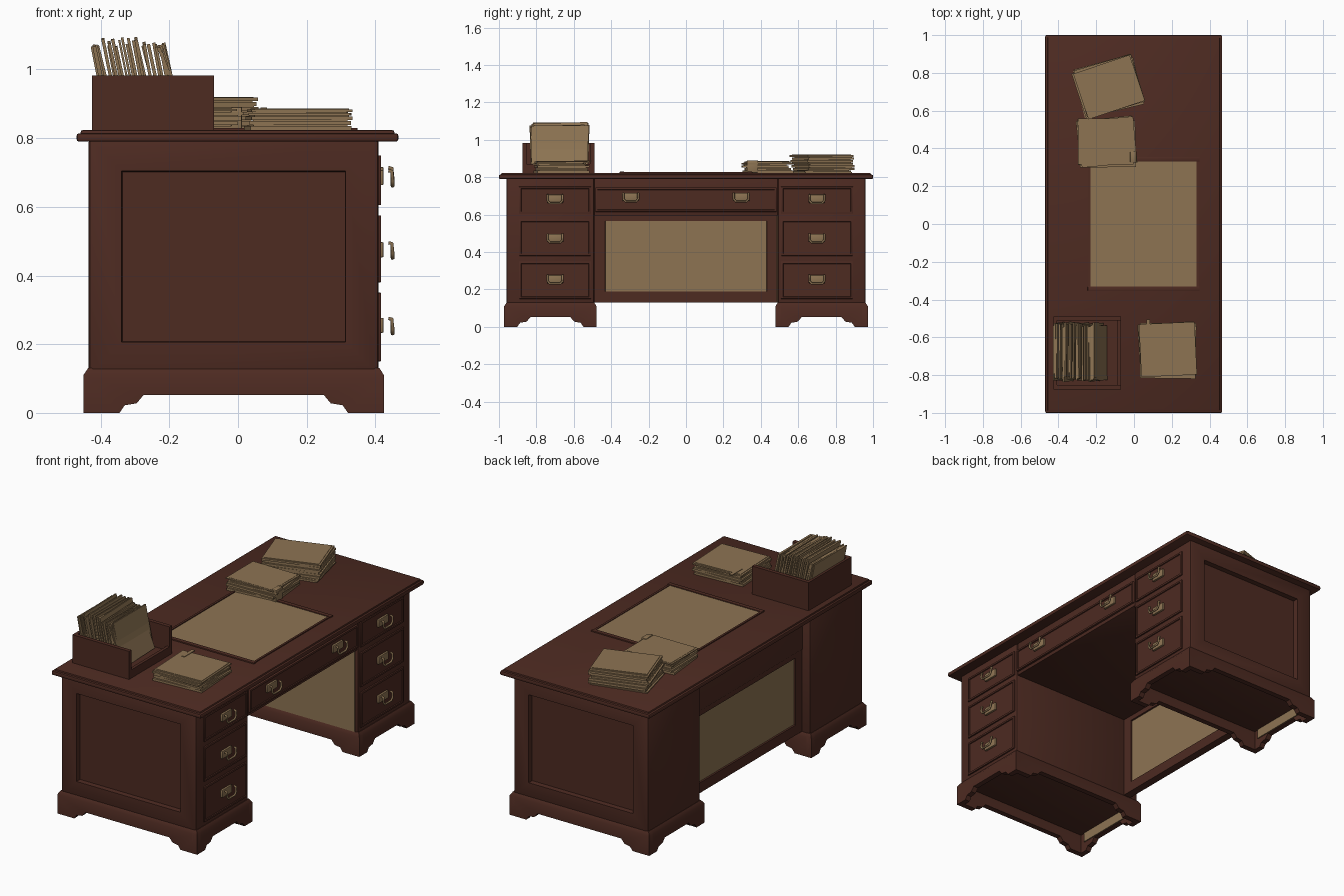
import bpy, bmesh, math, random
from mathutils import Matrix, Vector

random.seed(4)
if "Cube" in bpy.data.objects:
    bpy.data.objects.remove(bpy.data.objects["Cube"])


def material(name, rgb):
    m = bpy.data.materials.new(name)
    m.use_nodes = True
    m.diffuse_color = (*rgb, 1)
    m.node_tree.nodes["Principled BSDF"].inputs["Base Color"].default_value = (*rgb, 1)
    return m


WOOD = material("dark red wood", (0.075, 0.0235, 0.0155))
TAN = material("parchment tan", (0.268, 0.174, 0.086))


def add_box(bm, lo, hi, bevel=0, matrix=Matrix()):
    """Box between two corners, optionally rounded, then moved by matrix."""
    lo, hi = Vector(lo), Vector(hi)
    m = matrix @ Matrix.Translation((lo + hi) / 2) @ Matrix.Diagonal((*(hi - lo), 1))
    verts = bmesh.ops.create_cube(bm, size=1, matrix=m)["verts"]
    if bevel:
        edges = list({e for v in verts for e in v.link_edges})
        bmesh.ops.bevel(bm, geom=edges, offset=bevel, segments=2, profile=0.5, affect="EDGES")


def panel(bm, direction, width, depth, mat=0):
    """Sink a framed panel into the largest face that looks along direction."""
    d = Vector(direction)
    bm.normal_update()
    face = max((f for f in bm.faces if f.normal.dot(d) > 0.9), key=lambda f: f.calc_area())
    bmesh.ops.inset_region(bm, faces=[face], thickness=width, use_even_offset=True)
    bmesh.ops.inset_region(bm, faces=[face], thickness=.002, depth=-depth, use_even_offset=True)
    face.material_index = mat


def finish(bm, name, *mats):
    bmesh.ops.recalc_face_normals(bm, faces=bm.faces)
    mesh = bpy.data.meshes.new(name)
    bm.to_mesh(mesh)
    bm.free()
    for m in mats:
        mesh.materials.append(m)
    ob = bpy.data.objects.new(name, mesh)
    bpy.context.collection.objects.link(ob)


def box(name, lo, hi, mat=WOOD, bevel=0):
    bm = bmesh.new()
    add_box(bm, lo, hi, bevel)
    finish(bm, name, mat)


def skirt_side(bm, start, end, inward, foot, top=0.13, pull=0.013):
    """One side of a bracket-footed plinth, extruded inward."""
    start, end, inward = Vector(start), Vector(end), Vector(inward)
    length = (end - start).length
    along = (end - start).normalized()
    half = [(0, 0), (foot, 0), (foot + .015, .022), (foot + .05, .028), (foot + .07, .052)]
    low = half + [(length - u, z) for u, z in reversed(half)]
    low += [(length, top - .02), (0, top - .02)]
    # the flat side, then the moulding that draws in at the top
    outer = [bm.verts.new(start + along * u + Vector((0, 0, z))) for u, z in low]
    upper = [bm.verts.new(start + along * u + inward * pull + Vector((0, 0, top)))
             for u in (length - pull, pull)]
    faces = [bm.faces.new(outer), bm.faces.new((outer[-1], outer[-2], *upper))]
    new = bmesh.ops.extrude_face_region(bm, geom=faces)["geom"]
    bmesh.ops.translate(bm, vec=inward * 0.03, verts=[g for g in new if isinstance(g, bmesh.types.BMVert)])


def handle(name, y, z, x=0.41):
    """Back plate and a hanging bail whose ends curl back towards it."""
    box(name + "_plate", (x, y - .044, z - .02), (x + .014, y + .044, z + .024), TAN, .004)
    cu = bpy.data.curves.new(name + "_bail", "CURVE")
    cu.dimensions = "3D"
    cu.bevel_depth, cu.bevel_resolution, cu.use_fill_caps = .006, 1, True
    sp = cu.splines.new("POLY")
    half = [(.028, .04, .022), (.038, .04, .02), (.04, .04, -.008), (.04, .028, -.022)]
    path = half + [(dx, -dy, dz) for dx, dy, dz in reversed(half)]
    sp.points.add(len(path) - 1)
    for p, (dx, dy, dz) in zip(sp.points, path):
        p.co = (x + dx, y + dy, z + dz, 1)
    cu.materials.append(TAN)
    bpy.context.collection.objects.link(bpy.data.objects.new(name + "_bail", cu))


def drawer(name, y0, y1, z0, z1):
    bm = bmesh.new()
    add_box(bm, (.38, y0, z0), (.417, y1, z1), .003)
    panel(bm, (1, 0, 0), .008, .005)
    finish(bm, name, WOOD)


# Table top with a stepped edge
box("table_top", (-.47, -1, .79), (.467, 1, .814), WOOD, .007)
box("top_step", (-.458, -.988, .80), (.455, .988, .823), WOOD, .005)

# Pedestals, drawers and plinths
for s, side in ((-1, "near"), (1, "far")):
    y_in, y_out = s * .49, s * .96
    lo, hi = min(y_in, y_out), max(y_in, y_out)
    bm = bmesh.new()
    add_box(bm, (-.435, lo, .11), (.409, hi, .80), .012)
    panel(bm, (0, s, 0), .084, .028)
    finish(bm, side + "_pedestal", WOOD)
    for i, (z0, z1, zh) in enumerate(((.15, .35, .253), (.38, .575, .473), (.605, .75, .683))):
        drawer(f"{side}_drawer_{i}", s * .70 - .193, s * .70 + .193, z0, z1)
        handle(f"{side}_drawer_handle_{i}", s * .70, zh)
    bm = bmesh.new()
    a, b = lo - .012, hi + .012
    skirt_side(bm, (-.45, a, 0), (.425, a, 0), (0, 1, 0), .105)
    skirt_side(bm, (-.45, b, 0), (.425, b, 0), (0, -1, 0), .105)
    skirt_side(bm, (-.45, a, 0), (-.45, b, 0), (1, 0, 0), .07)
    skirt_side(bm, (.425, a, 0), (.425, b, 0), (-1, 0, 0), .07)
    finish(bm, side + "_plinth", WOOD)
    box(side + "_plinth_strip", (-.42, a + .06, .055), (-.414, b - .06, .108), TAN)

# Knee hole: centre drawer, set-back panel and light side lining
box("centre_rail", (-.39, -.49, .595), (.405, .49, .80), WOOD, .004)
drawer("centre_drawer", -.485, .485, .615, .745)
for s in (-1, 1):
    handle(f"centre_handle_{s + 1}", s * .295, .692)
bm = bmesh.new()
add_box(bm, (-.385, -.49, .13), (-.34, .49, .625))
for d in (-1, 1):
    panel(bm, (d, 0, 0), .058, .008, 1)
finish(bm, "knee_back_panel", WOOD, TAN)
box("knee_side_lining", (-.34, .484, .13), (.39, .491, .595), TAN)

# Writing pad with low end holders
box("writing_pad", (-.23, -.335, .82), (.335, .335, .8245), TAN)
for s in (-1, 1):
    box(f"pad_holder_{s + 1}", (-.245, s * .343 - .012, .82), (.348, s * .343 + .012, .830), WOOD, .003)
    x = .05 + s * .288
    box(f"pad_edge_{s + 1}", (x - .006, -.34, .82), (x + .006, .34, .828), WOOD)

# Open-sided filing tray
bm = bmesh.new()
add_box(bm, (-.425, -.875, .82), (-.07, -.49, .845))
add_box(bm, (-.425, -.875, .82), (-.07, -.853, .982))
add_box(bm, (-.425, -.512, .82), (-.07, -.49, .982))
add_box(bm, (-.425, -.875, .82), (-.408, -.49, .982))
add_box(bm, (-.087, -.875, .82), (-.07, -.49, .87))
finish(bm, "filing_tray", WOOD)

# Leaning files in the tray
bm = bmesh.new()
count = 26
for i in range(count):
    t = i / (count - 1)
    lean = -.18 - random.uniform(0, .07) if i < count - 2 else -.27 - .1 * (i - count + 2)
    place = (Matrix.Translation((-.382 + t * .235, -.675 + random.uniform(-.012, .012), .848))
             @ Matrix.Rotation(lean, 4, "Y") @ Matrix.Rotation(random.uniform(-.03, .03), 4, "X"))
    w = random.uniform(.003, .005)
    add_box(bm, (-w, -.145, 0), (w, .145, random.uniform(.22, .25)), 0, place)
finish(bm, "tray_files", TAN)


# Loose paper piles on the top
def pile(name, x, y, w, d, height, angle):
    bm = bmesh.new()
    z = .823
    while z < .823 + height - .004:
        h = min(random.uniform(.006, .016), .823 + height - z)
        place = (Matrix.Translation((x + random.uniform(-.008, .008), y + random.uniform(-.008, .008), z))
                 @ Matrix.Rotation(math.radians(angle + random.uniform(-3, 3)), 4, "Z"))
        add_box(bm, (-w / 2, -d / 2, 0), (w / 2, d / 2, h * .8), 0, place)
        # narrower filling leaves between the folders
        add_box(bm, (-w / 2 + .01, -d / 2 + .01, h * .7), (w / 2 - .01, d / 2 - .01, h), 0, place)
        z += h
    finish(bm, name, TAN)


pile("back_pile", -.135, .728, .315, .255, .10, 16)
pile("middle_pile", -.142, .43, .295, .245, .063, 3)
pile("front_pile", .18, -.67, .295, .28, .063, 2)

# Ribbon tags on two piles
box("middle_tag", (-.02, .325, .823), (.012, .385, .890), TAN, .004)
box("front_tag", (.065, -.60, .884), (.085, -.505, .889), TAN)

# Smooth shading with sharp edges kept
bpy.ops.object.select_all(action="DESELECT")
for ob in bpy.context.scene.objects:
    if ob.type == "MESH":
        ob.select_set(True)
        bpy.context.view_layer.objects.active = ob
bpy.ops.object.shade_smooth_by_angle(angle=math.radians(35))
